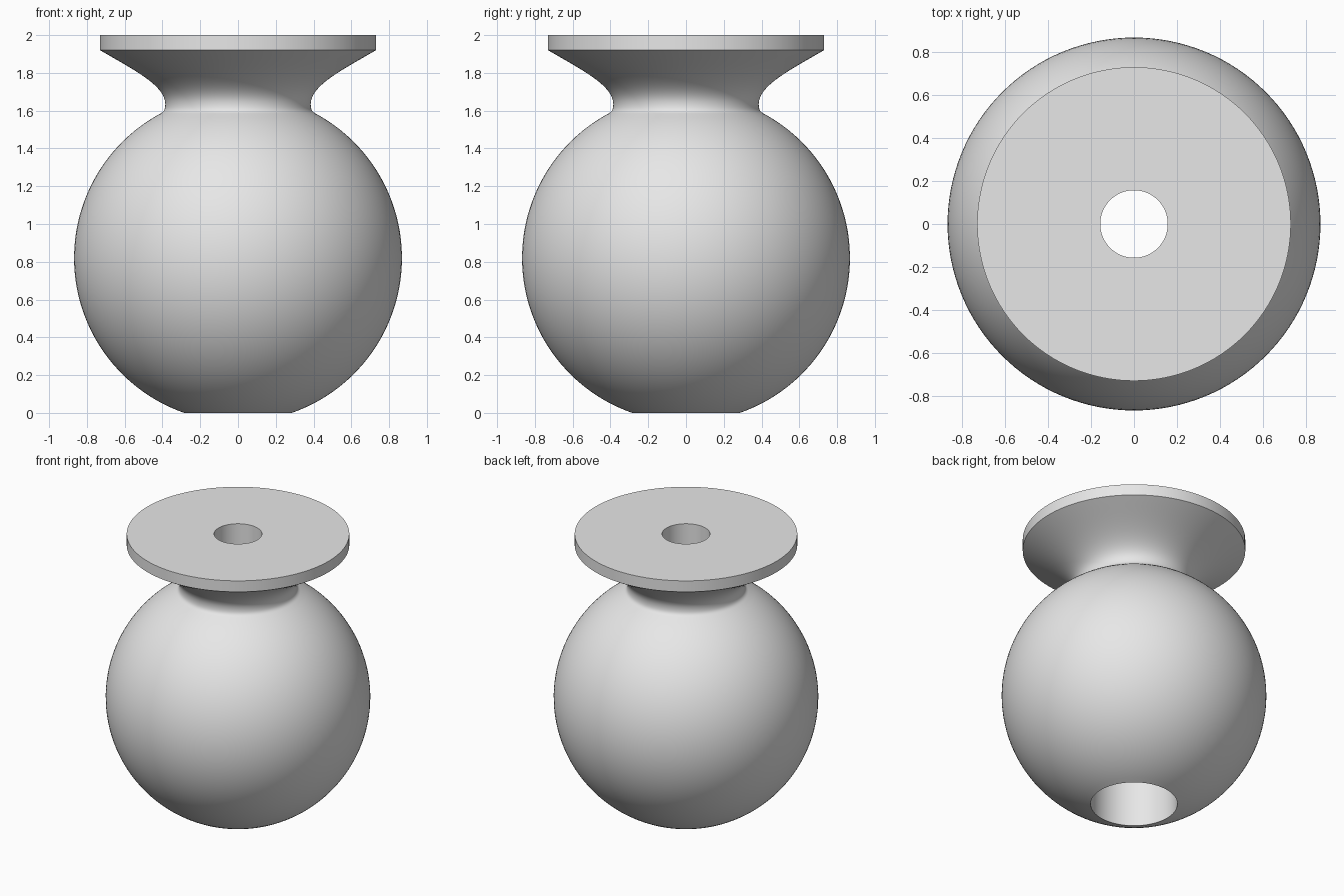
import bpy, bmesh, math
from mathutils import Vector

if "Cube" in bpy.data.objects:
    bpy.data.objects.remove(bpy.data.objects["Cube"])

SEGMENTS = 128
BALL_R, BALL_Z = 0.868, 0.82
FLANGE_R, FLANGE_Z = 0.73, 1.92
BORE_R, HOLE_R, STEP_Z = 0.284, 0.157, 1.0
NECK_Z = 1.585


def bezier(a, b, c, d, steps):
    """Points after a, up to and including d."""
    a, b, c, d = map(Vector, (a, b, c, d))
    pts = []
    for i in range(1, steps + 1):
        t = i / steps
        s = 1 - t
        pts.append(tuple(a * s**3 + b * 3 * s * s * t + c * 3 * s * t * t + d * t**3))
    return pts


def lathe(name, profile, material):
    """Revolve a closed (radius, height) profile around z."""
    bm = bmesh.new()
    verts = [bm.verts.new((r, 0, z)) for r, z in profile]
    edges = [bm.edges.new((v, verts[(i + 1) % len(verts)])) for i, v in enumerate(verts)]
    bmesh.ops.spin(bm, geom=verts + edges, cent=(0, 0, 0), axis=(0, 0, 1),
                   angle=math.tau, steps=SEGMENTS, use_merge=True)
    bmesh.ops.remove_doubles(bm, verts=bm.verts[:], dist=1e-5)
    bmesh.ops.recalc_face_normals(bm, faces=bm.faces[:])
    mesh = bpy.data.meshes.new(name)
    bm.to_mesh(mesh)
    bm.free()
    mesh.materials.append(material)
    obj = bpy.data.objects.new(name, mesh)
    bpy.context.collection.objects.link(obj)
    bpy.context.view_layer.objects.active = obj
    obj.select_set(True)
    bpy.ops.object.shade_smooth_by_angle(angle=math.radians(30))
    return obj


grey = bpy.data.materials.new("light grey")
grey.diffuse_color = (0.8, 0.8, 0.8, 1)
grey.use_nodes = True
grey.node_tree.nodes["Principled BSDF"].inputs["Base Color"].default_value = grey.diffuse_color

# Ball, from the bottom opening up to the neck
low = math.asin(-BALL_Z / BALL_R)
high = math.asin((NECK_Z - BALL_Z) / BALL_R)
profile = []
for i in range(49):
    a = low + (high - low) * i / 48
    profile.append((BALL_R * math.cos(a), BALL_Z + BALL_R * math.sin(a)))

# Small fillet into the neck, then the flare out to the flange
profile += bezier(profile[-1], (0.39, 1.596), (0.385, 1.61), (0.385, 1.635), 8)
profile += bezier(profile[-1], (0.385, 1.735), (0.56, 1.82), (FLANGE_R, FLANGE_Z), 20)

# Flange rim, through hole and wider bore from below
profile += [(FLANGE_R, 2.0), (HOLE_R, 2.0), (HOLE_R, STEP_Z), (BORE_R, STEP_Z)]

lathe("knob", profile, grey)
